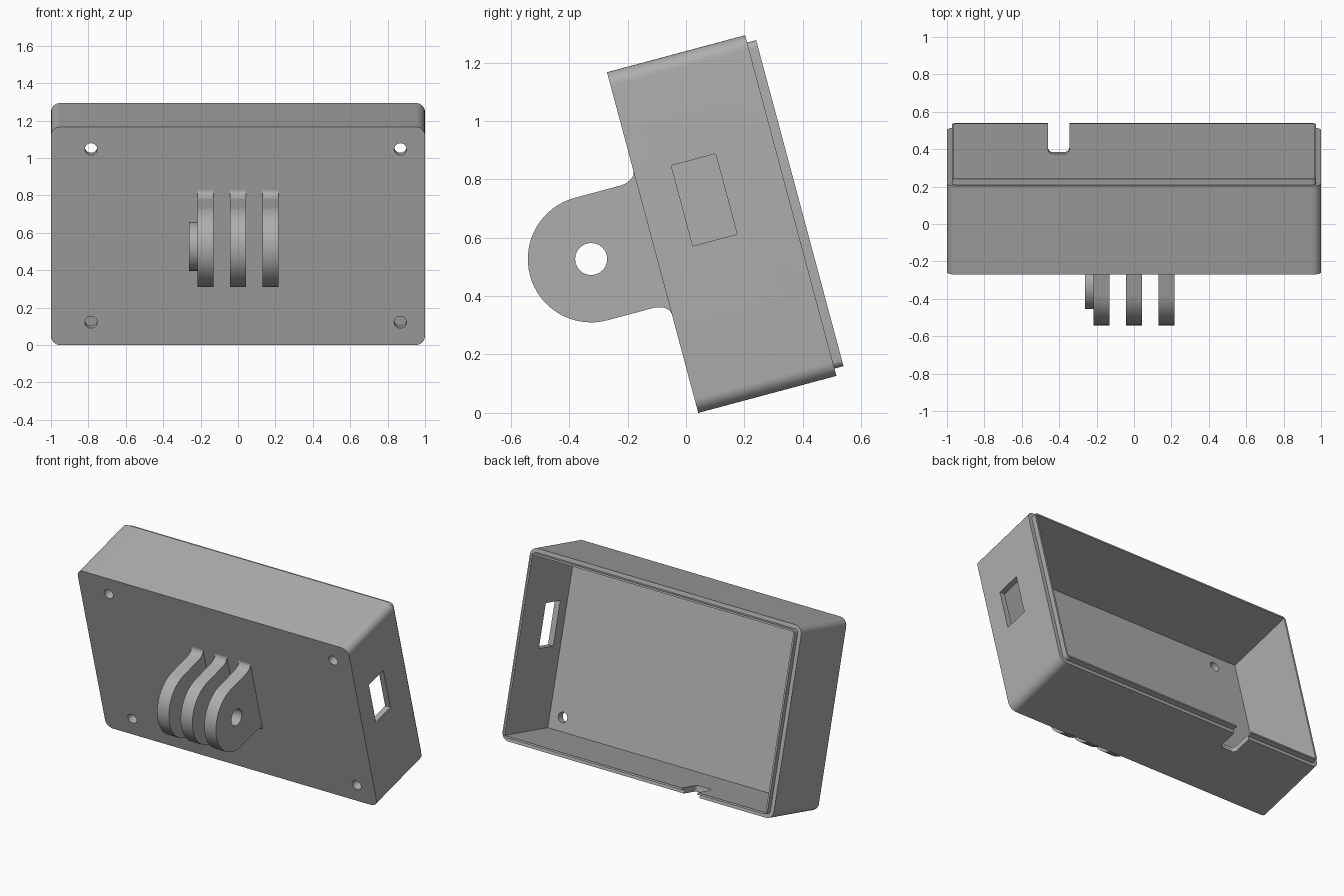
import bpy, bmesh
from math import radians, cos, sin
from mathutils import Matrix

cube = bpy.data.objects.get("Cube")
if cube:
    bpy.data.objects.remove(cube, do_unlink=True)

# Main sizes, in the untilted frame: x width, y depth, z height
H, DEPTH, LIP_END = 1.208, 0.49, 0.522
LIP_INSET, WALL, FLOOR = 0.026, 0.038, 0.05
MID, PIVOT_Y, FINGER_R = H / 2, -0.218, 0.217
TILT = Matrix.Translation((0, 0.042, 0)) @ Matrix.Rotation(radians(15), 4, 'X')

grey = bpy.data.materials.new("plain grey plastic")
grey.use_nodes = True
COLOUR = (0.42, 0.42, 0.42, 1)
grey.diffuse_color = COLOUR
grey.node_tree.nodes["Principled BSDF"].inputs["Base Color"].default_value = COLOUR


def arc(cx, cy, rx, ry, start, end, n):
    angles = [radians(start + (end - start) * i / n) for i in range(n + 1)]
    return [(cx + rx * cos(a), cy + ry * sin(a)) for a in angles]


def rounded_rect(x0, y0, x1, y1, r):
    if r == 0:
        return [(x0, y0), (x1, y0), (x1, y1), (x0, y1)]
    return (arc(x1 - r, y1 - r, r, r, 0, 90, 8) + arc(x0 + r, y1 - r, r, r, 90, 180, 8)
            + arc(x0 + r, y0 + r, r, r, 180, 270, 8) + arc(x1 - r, y0 + r, r, r, 270, 360, 8))


def prism(name, profile, axis, start, end):
    """Extrude a 2D profile along one axis, in the tilted frame."""
    place = {'X': lambda p, t: (t, p[0], p[1]),
             'Y': lambda p, t: (p[0], t, p[1]),
             'Z': lambda p, t: (p[0], p[1], t)}[axis]
    bm = bmesh.new()
    face = bm.faces.new([bm.verts.new(place(p, start)) for p in profile])
    extruded = bmesh.ops.extrude_face_region(bm, geom=[face])["geom"]
    shift = place((0, 0), end - start)
    bmesh.ops.translate(bm, vec=shift, verts=[g for g in extruded if isinstance(g, bmesh.types.BMVert)])
    bmesh.ops.recalc_face_normals(bm, faces=bm.faces)
    mesh = bpy.data.meshes.new(name)
    bm.to_mesh(mesh)
    bm.free()
    mesh.materials.append(grey)
    obj = bpy.data.objects.new(name, mesh)
    bpy.context.collection.objects.link(obj)
    obj.matrix_world = TILT
    return obj


def select(obj):
    bpy.ops.object.select_all(action='DESELECT')
    obj.select_set(True)
    bpy.context.view_layer.objects.active = obj


def combine(obj, other, operation):
    select(obj)
    mod = obj.modifiers.new("shape", 'BOOLEAN')
    mod.operation, mod.object, mod.solver = operation, other, 'EXACT'
    bpy.ops.object.modifier_apply(modifier=mod.name)
    bpy.data.objects.remove(other, do_unlink=True)


def smooth(obj):
    select(obj)
    bpy.ops.object.shade_smooth_by_angle(angle=radians(30))


# Open case with a raised lip around its back rim
case = prism("case", rounded_rect(-1, 0, 1, H, 0.05), 'Y', 0, DEPTH)
i, w = LIP_INSET, WALL
lip = prism("lip", rounded_rect(i - 1, i, 1 - i, H - i, 0.025), 'Y', 0.4, LIP_END)
combine(case, lip, 'UNION')
cavity = prism("cavity", rounded_rect(w - 1, w, 1 - w, H - w, 0), 'Y', FLOOR, 0.7)
combine(case, cavity, 'DIFFERENCE')

# Screw holes in the front plate
for x in (-0.786, 0.868):
    for z in (0.126, 1.084):
        hole = prism("screw_hole", arc(x, z, 0.033, 0.033, 0, 345, 23), 'Y', -0.1, 0.1)
        combine(case, hole, 'DIFFERENCE')

# Side window and bottom cable notch
window = prism("window", rounded_rect(0.13, 0.557, 0.287, 0.842, 0), 'X', 0.9, 1.1)
combine(case, window, 'DIFFERENCE')
notch = prism("notch", rounded_rect(-0.46, 0.355, -0.346, 0.7, 0.025), 'Z', -0.1, 0.1)
combine(case, notch, 'DIFFERENCE')
smooth(case)

# Mount fingers: round nose, straight sides, flared root
root, flare = 0.06, 0.036
top = MID + FINGER_R
low = MID - FINGER_R
profile = (arc(PIVOT_Y, MID, FINGER_R, FINGER_R, 90, 270, 32)
           + arc(-root, low - flare, root, flare, 90, 0, 8)
           + [(0.02, low - flare), (0.02, top + flare)]
           + arc(-root, top + flare, root, flare, 0, -90, 8))
bolt = arc(PIVOT_Y, MID, 0.055, 0.055, 0, 345, 23)
for name, x in (("right", -0.174), ("middle", 0), ("left", 0.174)):
    finger = prism(name + "_mount_finger", profile, 'X', x - 0.043, x + 0.043)
    combine(finger, prism("bolt_hole", bolt, 'X', -0.5, 0.5), 'DIFFERENCE')
    smooth(finger)

# Round boss on the outer right finger
boss = prism("bolt_boss", arc(PIVOT_Y, MID, 0.13, 0.13, 0, 352.5, 47), 'X', -0.262, -0.216)
combine(boss, prism("bolt_hole", bolt, 'X', -0.5, 0.5), 'DIFFERENCE')
smooth(boss)
